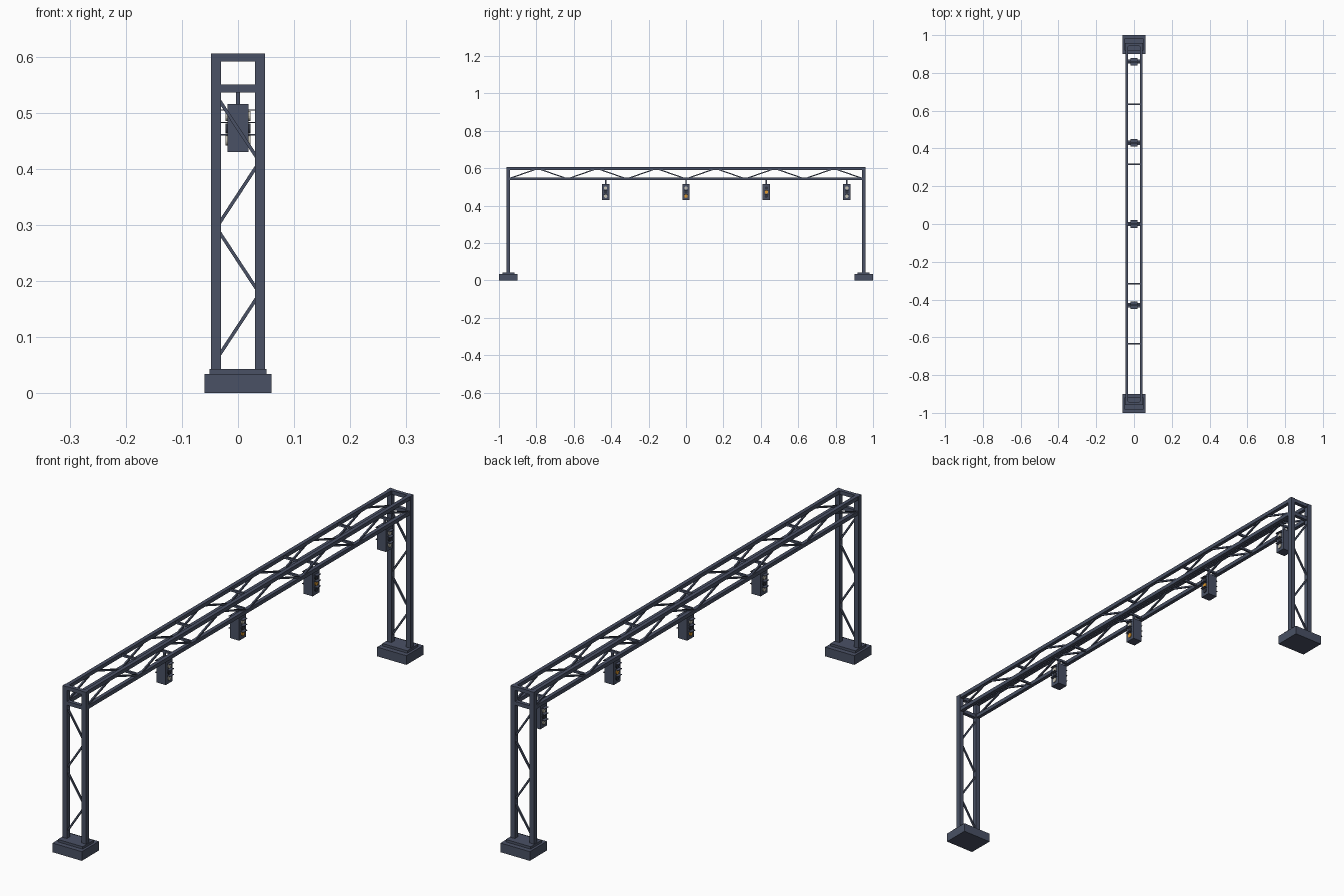
import bpy
from mathutils import Vector

cube = bpy.data.objects.get("Cube")
if cube:
    bpy.data.objects.remove(cube, do_unlink=True)


def material(name, rgb):
    m = bpy.data.materials.new(name)
    m.use_nodes = True
    m.diffuse_color = (*rgb, 1)
    m.node_tree.nodes["Principled BSDF"].inputs["Base Color"].default_value = (*rgb, 1)
    return m


STEEL = material("slate_steel", (0.068, 0.083, 0.13))
DARK = material("dark_lens", (0.03, 0.035, 0.05))
PALE = material("pale_lens", (0.55, 0.53, 0.45))
AMBER = material("amber_lens", (0.75, 0.33, 0.03))


def box(name, center, size, mat=STEEL):
    bpy.ops.mesh.primitive_cube_add(size=1, location=center)
    ob = bpy.context.object
    ob.name = name
    ob.scale = size
    bpy.ops.object.transform_apply(location=False, rotation=False, scale=True)
    ob.data.materials.append(mat)
    return ob


def beam(name, a, b, width):
    """Square bar running from a to b."""
    a, b = Vector(a), Vector(b)
    ob = box(name, (a + b) / 2, (width, width, (b - a).length))
    ob.rotation_euler = (b - a).to_track_quat('Z', 'Y').to_euler()
    return ob


def zigzag(name, points, width):
    for a, b in zip(points, points[1:]):
        beam(name, a, b, width)


def lens(name, center, mat):
    bpy.ops.mesh.primitive_cylinder_add(vertices=16, radius=0.009, depth=0.006,
                                        location=center, rotation=(0, 1.5708, 0))
    ob = bpy.context.object
    ob.name = name
    ob.data.materials.append(mat)


SPAN = 0.95      # half distance between the towers
SIDE = 0.039     # half distance between the chords
TOP, LOW = 0.598, 0.543

# Towers: footing, base plate, two posts, lacing and end ties
for end in (-1, 1):
    y = end * SPAN
    box("footing", (0, y, 0.017), (0.12, 0.1, 0.034))
    box("base_plate", (0, y, 0.0385), (0.102, 0.064, 0.009))
    for s in (-1, 1):
        box("post", (s * SIDE, y, 0.324), (0.018, 0.018, 0.562))
    zigzag("tower_lacing",
           [((-1) ** (i + 1) * 0.0385, y, 0.06 + i * 0.1175) for i in range(5)], 0.006)
    for z in (TOP, LOW):
        box("end_tie", (0, y, z), (2 * SIDE, 0.014, 0.014))

# Truss: four chords and side lacing
for s in (-1, 1):
    for z in (TOP, LOW):
        box("chord", (s * SIDE, 0, z), (0.014, 2 * SPAN, 0.014))
    step = 2 * SPAN / 12
    zigzag("truss_lacing",
           [(s * SIDE, -SPAN + i * step, TOP if i % 2 else LOW) for i in range(13)], 0.006)

# Cross ties between the chords
for i in range(-2, 3):
    for z in (TOP, LOW):
        box("cross_tie", (0, i * SPAN / 3, z), (2 * SIDE, 0.008, 0.008))

# Hanging signals: lens colours from top to bottom
signals = [(-0.43, (PALE, DARK, PALE)), (0, (PALE, DARK, AMBER)),
           (0.43, (DARK, AMBER, DARK)), (0.86, (PALE, DARK, PALE))]
for y, colours in signals:
    box("hanger_tie", (0, y, LOW), (2 * SIDE, 0.008, 0.008))
    box("hanger", (0, y, 0.527), (0.008, 0.008, 0.034))
    box("signal_housing", (0, y, 0.4725), (0.038, 0.04, 0.085))
    for s in (-1, 1):
        for i, mat in enumerate(colours):
            z = 0.494 - i * 0.022
            lens("signal_lens", (s * 0.019, y, z), mat)
            box("visor", (s * 0.025, y, z + 0.0105), (0.012, 0.022, 0.002))
